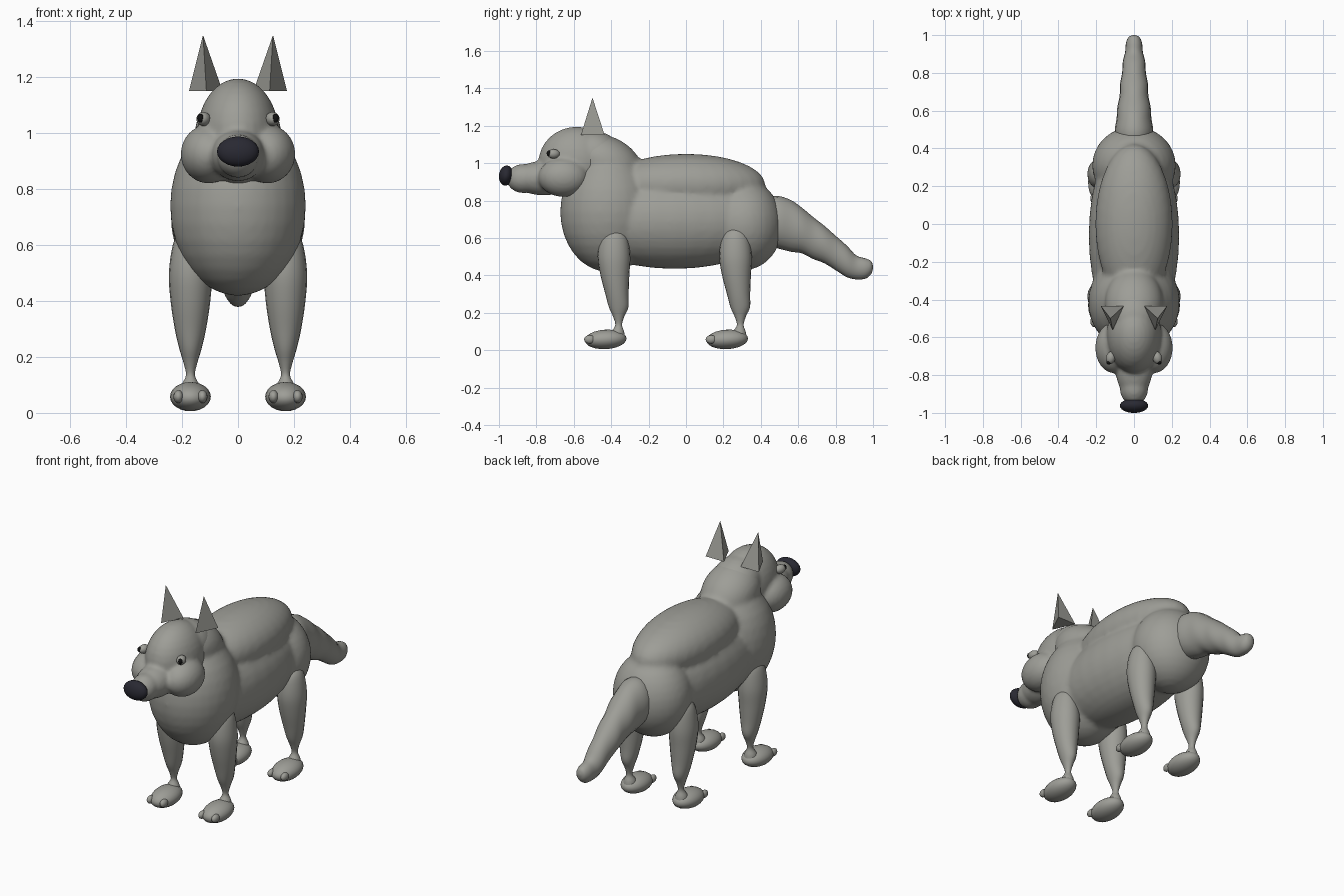
import bpy, bmesh, math
from mathutils import Matrix, Vector

if "Cube" in bpy.data.objects:
    bpy.data.objects.remove(bpy.data.objects["Cube"])


def material(name, rgb):
    m = bpy.data.materials.new(name)
    m.diffuse_color = (*rgb, 1)
    m.use_nodes = True
    m.node_tree.nodes["Principled BSDF"].inputs["Base Color"].default_value = m.diffuse_color
    return m


FUR = material("grey fur", (0.34, 0.34, 0.31))
NOSE = material("nose black", (0.022, 0.022, 0.032))
PUPIL = material("pupil black", (0.006, 0.006, 0.006))


def finish(bm, name, mat, smooth=True):
    bmesh.ops.recalc_face_normals(bm, faces=bm.faces)
    for f in bm.faces:
        f.smooth = smooth
    me = bpy.data.meshes.new(name)
    bm.to_mesh(me)
    bm.free()
    me.materials.append(mat)
    ob = bpy.data.objects.new(name, me)
    bpy.context.collection.objects.link(ob)
    return ob


def add_ball(bm, c, r, tilt=0, turn=0, seg=32):
    m = (Matrix.Translation(c) @ Matrix.Rotation(math.radians(turn), 4, 'Z')
         @ Matrix.Rotation(math.radians(tilt), 4, 'X') @ Matrix.Diagonal((*r, 1)))
    bmesh.ops.create_uvsphere(bm, u_segments=seg, v_segments=seg // 2, radius=1, matrix=m)


def ball(name, c, r, mat, tilt=0, turn=0, seg=24):
    bm = bmesh.new()
    add_ball(bm, c, r, tilt, turn, seg)
    return finish(bm, name, mat)


def blend(name, balls, smooth_steps, voxel=0.014):
    """Fuse overlapping ellipsoids into one softly blended skin."""
    bm = bmesh.new()
    for b in balls:
        add_ball(bm, *b)
    ob = finish(bm, name, FUR)
    rm = ob.modifiers.new("fuse", 'REMESH')
    rm.mode = 'VOXEL'
    rm.voxel_size = voxel
    rm.use_smooth_shade = True
    sm = ob.modifiers.new("soften", 'SMOOTH')
    sm.factor = 0.5
    sm.iterations = smooth_steps
    return ob


def loft(name, rings, axis, sides=20, steps=4):
    """Skin elliptical rings (centre, radius a, radius b) with a smooth curve between them."""
    rows = [Vector((*c, a, b)) for c, a, b in rings]
    path = []
    for i in range(len(rows) - 1):
        p0, p1 = rows[max(i - 1, 0)], rows[i]
        p2, p3 = rows[i + 1], rows[min(i + 2, len(rows) - 1)]
        for k in range(steps):
            t = k / steps
            path.append(0.5 * (2 * p1 + (p2 - p0) * t + (2 * p0 - 5 * p1 + 4 * p2 - p3) * t * t
                               + (3 * p1 - p0 - 3 * p2 + p3) * t ** 3))
    path.append(rows[-1])
    bm = bmesh.new()
    loops = []
    for p in path:
        loop = []
        for k in range(sides):
            a = 2 * math.pi * k / sides
            u, v = p[3] * math.cos(a), p[4] * math.sin(a)
            off = (u, 0, v) if axis == 'Y' else (u, v, 0)
            loop.append(bm.verts.new(Vector(p[:3]) + Vector(off)))
        loops.append(loop)
    for a, b in zip(loops, loops[1:]):
        for k in range(sides):
            j = (k + 1) % sides
            bm.faces.new((a[k], a[j], b[j], b[k]))
    bm.faces.new(loops[0])
    bm.faces.new(loops[-1])
    return finish(bm, name, FUR)


# Torso: chest, belly, rump, back ridge and neck
blend("torso", [
    ((0, -0.415, 0.74), (0.243, 0.258, 0.322)),
    ((0, -0.06, 0.69), (0.24, 0.56, 0.255)),
    ((0, 0.31, 0.67), (0.222, 0.207, 0.242)),
    ((0, 0.0, 0.885), (0.205, 0.425, 0.165)),
    ((0, -0.42, 1.0), (0.155, 0.20, 0.14), -28),
], 6)

# Head: skull, cheeks and muzzle
blend("head", [
    ((0, -0.585, 1.0), (0.145, 0.205, 0.195)),
    ((0.105, -0.655, 0.925), (0.10, 0.135, 0.105)),
    ((-0.105, -0.655, 0.925), (0.10, 0.135, 0.105)),
    ((0, -0.76, 0.92), (0.098, 0.165, 0.092)),
    ((0, -0.87, 0.918), (0.075, 0.09, 0.078)),
    ((0, -0.47, 1.04), (0.135, 0.16, 0.125), -30),
], 4, 0.011)

ball("nose", (0, -0.962, 0.934), (0.075, 0.038, 0.054), NOSE, tilt=-8)

# Tail: tapering, slightly lumpy
loft("tail", [
    ((0, 0.42, 0.69), 0.090, 0.125),
    ((0, 0.49, 0.685), 0.102, 0.140),
    ((0, 0.56, 0.665), 0.092, 0.138),
    ((0, 0.62, 0.64), 0.088, 0.122),
    ((0, 0.68, 0.60), 0.076, 0.112),
    ((0, 0.74, 0.565), 0.074, 0.100),
    ((0, 0.80, 0.52), 0.063, 0.092),
    ((0, 0.86, 0.475), 0.059, 0.084),
    ((0, 0.91, 0.443), 0.047, 0.064),
    ((0, 0.96, 0.437), 0.042, 0.054),
    ((0, 0.99, 0.442), 0.028, 0.034),
    ((0, 1.0, 0.445), 0.005, 0.006),
], 'Y')

for side, sx in (("left", 1), ("right", -1)):
    # Three-sided ear
    bm = bmesh.new()
    base = [bm.verts.new((sx * x, y, 1.15)) for x, y in ((0.055, -0.435), (0.175, -0.435), (0.113, -0.562))]
    tip = bm.verts.new((sx * 0.125, -0.5, 1.35))
    bm.faces.new(base)
    for k in range(3):
        bm.faces.new((base[k], base[(k + 1) % 3], tip))
    finish(bm, side + "_ear", FUR, smooth=False)

    # Eye with pupil
    ball(side + "_eye", (sx * 0.123, -0.708, 1.05), (0.025, 0.034, 0.025), FUR, turn=sx * 15)
    ball(side + "_pupil", (sx * 0.134, -0.733, 1.053), (0.012, 0.012, 0.016), PUPIL, seg=16)

    for end, y in (("front", -0.385), ("hind", 0.265)):
        x = sx * 0.17
        # Leg: full thigh narrowing to a thin ankle
        loft(f"{end}_{side}_leg", [
            ((x, y + 0.005, 0.66), 0.012, 0.015),
            ((x, y + 0.003, 0.645), 0.040, 0.048),
            ((x, y, 0.60), 0.063, 0.074),
            ((x, y, 0.50), 0.077, 0.087),
            ((x, y + 0.005, 0.40), 0.071, 0.077),
            ((x, y + 0.016, 0.30), 0.056, 0.062),
            ((x, y + 0.025, 0.23), 0.040, 0.052),
            ((x, y + 0.025, 0.18), 0.025, 0.030),
            ((x, y + 0.025, 0.135), 0.016, 0.018),
            ((x, y + 0.020, 0.10), 0.032, 0.034),
            ((x, y + 0.015, 0.07), 0.040, 0.044),
        ], 'Z')
        # Paw with two toes
        ball(f"{end}_{side}_paw", (x, y - 0.045, 0.058), (0.073, 0.112, 0.052), FUR, tilt=3)
        for n, dx in (("inner", -0.043), ("outer", 0.043)):
            ball(f"{end}_{side}_{n}_toe", (x + sx * dx, y - 0.13, 0.058),
                 (0.018, 0.03, 0.023), FUR, seg=16)
